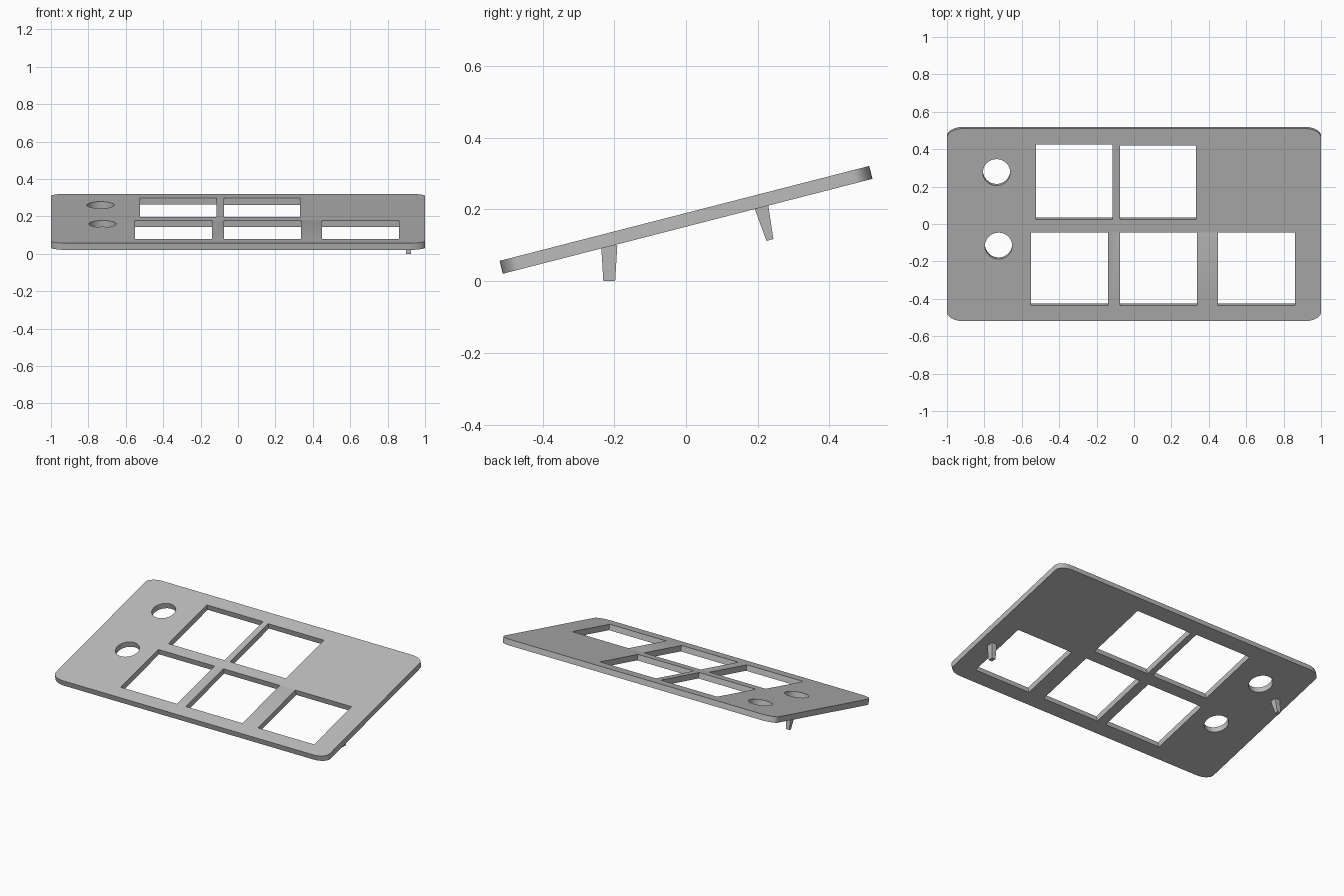
import bpy, bmesh
from math import radians, sin, cos, pi
from mathutils import Matrix, Vector

cube = bpy.data.objects.get("Cube")
if cube:
    bpy.data.objects.remove(cube, do_unlink=True)

TILT = radians(14.4)
THICK = 0.037
HALF_X, HALF_Y = 1.0, 0.532
CENTRE = Vector((0, 0, 0.171))

# One flat grey for the whole model
grey = bpy.data.materials.new("grey")
grey.use_nodes = True
colour = (0.5, 0.5, 0.5, 1)
grey.diffuse_color = colour
grey.node_tree.nodes["Principled BSDF"].inputs["Base Color"].default_value = colour


def arc(cx, cy, rx, ry, start, sweep, steps):
    return [(cx + rx * cos(start + sweep * i / steps),
             cy + ry * sin(start + sweep * i / steps)) for i in range(steps + 1)]


def local_y(y):
    """Height on the tilted top surface from its level position."""
    return (y + THICK / 2 * sin(TILT)) / cos(TILT)


def add_loop(curve, points):
    spline = curve.splines.new('POLY')
    spline.points.add(len(points) - 1)
    for p, (x, y) in zip(spline.points, points):
        p.co = (x, y, 0, 1)
    spline.use_cyclic_u = True


def finish(name, mesh):
    ob = bpy.data.objects.new(name, mesh)
    bpy.context.collection.objects.link(ob)
    mesh.materials.clear()
    mesh.materials.append(grey)
    return ob


# Rounded plate outline
curve = bpy.data.curves.new("plate_outline", 'CURVE')
curve.dimensions = '2D'
curve.fill_mode = 'BOTH'
curve.extrude = THICK / 2
RX, RY = 0.09, 0.05
outline = []
for k, (sx, sy) in enumerate([(1, 1), (-1, 1), (-1, -1), (1, -1)]):
    outline += arc(sx * (HALF_X - RX), sy * (HALF_Y - RY), RX, RY, k * pi / 2, pi / 2, 8)
add_loop(curve, outline)

# Square windows: left edge, right edge, lower edge, upper edge
for x0, x1, y0, y1 in [(-0.525, -0.115, 0.025, 0.425), (-0.075, 0.332, 0.025, 0.42),
                       (-0.55, -0.14, -0.435, -0.045), (-0.075, 0.337, -0.435, -0.045),
                       (0.45, 0.86, -0.435, -0.045)]:
    a, b = local_y(y0), local_y(y1)
    add_loop(curve, [(x0, a), (x1, a), (x1, b), (x0, b)])

# Round holes
for x, y in [(-0.735, 0.276), (-0.724, -0.117)]:
    add_loop(curve, arc(x, local_y(y), 0.073, 0.073, 0, 2 * pi, 40)[:-1])

# Turn the outline into a tilted solid plate
temp = bpy.data.objects.new("plate_outline", curve)
bpy.context.collection.objects.link(temp)
bpy.context.view_layer.update()
mesh = bpy.data.meshes.new_from_object(temp.evaluated_get(bpy.context.evaluated_depsgraph_get()))
bpy.data.objects.remove(temp, do_unlink=True)
bm = bmesh.new()
bm.from_mesh(mesh)
bmesh.ops.remove_doubles(bm, verts=bm.verts, dist=1e-5)
bmesh.ops.recalc_face_normals(bm, faces=bm.faces)
bmesh.ops.transform(bm, verts=bm.verts,
                    matrix=Matrix.Translation(CENTRE) @ Matrix.Rotation(TILT, 4, 'X'))
bm.to_mesh(mesh)
bm.free()
plate = finish("plate", mesh)
bpy.context.view_layer.objects.active = plate
plate.select_set(True)
bpy.ops.object.shade_smooth_by_angle(angle=radians(30))


# Tapered square pegs under the plate
def peg(name, tip, length, tip_size, base_size, angle):
    bm = bmesh.new()
    bmesh.ops.create_cube(bm, size=1)
    for v in bm.verts:
        w, d = base_size if v.co.z > 0 else tip_size
        v.co = (v.co.x * w, v.co.y * d, (v.co.z + 0.5) * length)
    bmesh.ops.transform(bm, verts=bm.verts,
                        matrix=Matrix.Translation(tip) @ Matrix.Rotation(angle, 4, 'X'))
    mesh = bpy.data.meshes.new(name)
    bm.to_mesh(mesh)
    bm.free()
    finish(name, mesh)


peg("front_peg", (0.912, -0.214, 0), 0.1, (0.026, 0.033), (0.036, 0.045), 0)
peg("back_peg", (-0.91, 0.234, 0.115), 0.1, (0.024, 0.02), (0.04, 0.04), TILT)
